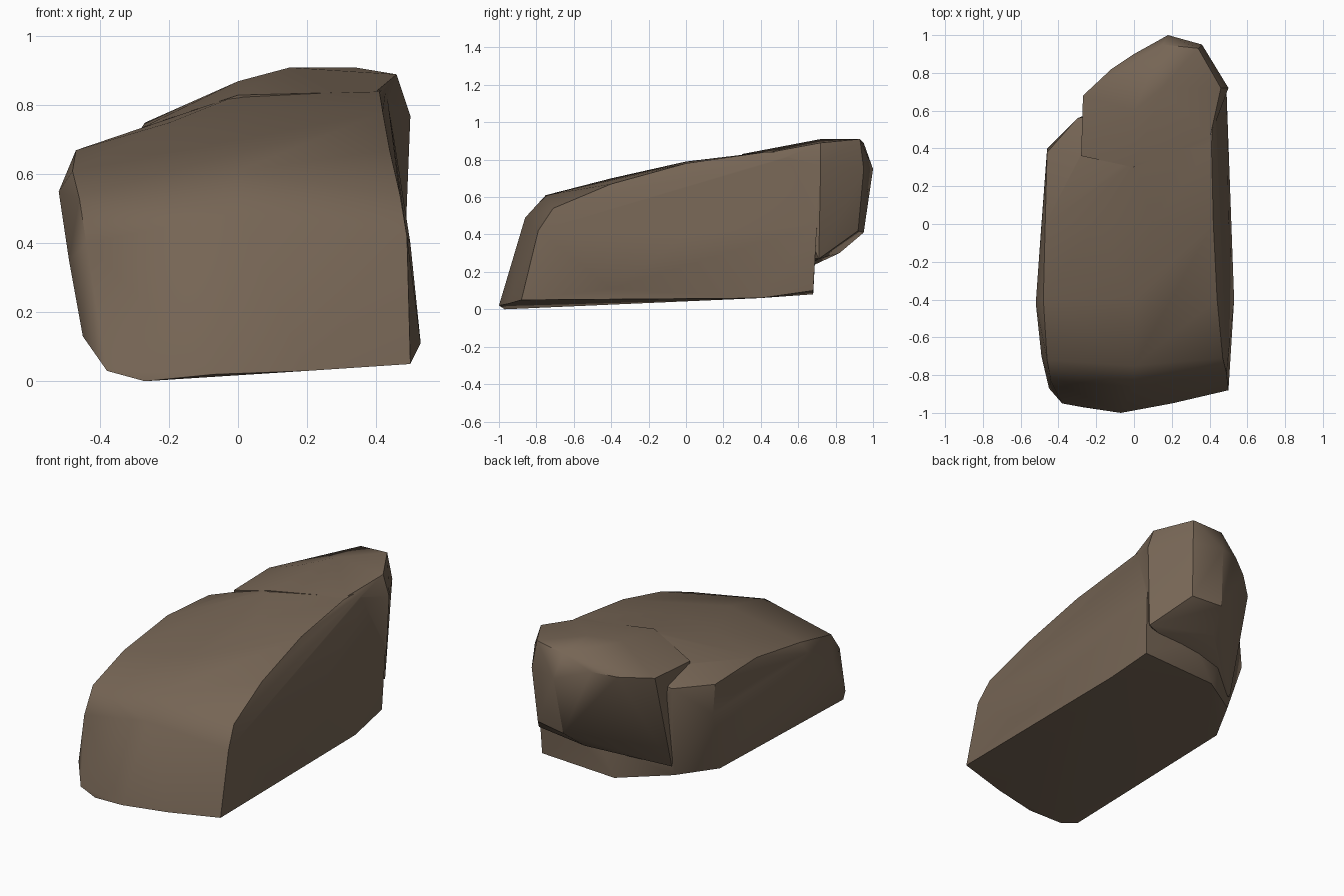
import bpy, bmesh, math

if "Cube" in bpy.data.objects:
    bpy.data.objects.remove(bpy.data.objects["Cube"])

mat = bpy.data.materials.new("brown_stone")
mat.diffuse_color = (0.18, 0.13, 0.09, 1)
mat.use_nodes = True
mat.node_tree.nodes["Principled BSDF"].inputs["Base Color"].default_value = mat.diffuse_color


def hull(name, pts):
    """Chunk of stone: convex hull around a few corner points."""
    bm = bmesh.new()
    for p in pts:
        bm.verts.new(p)
    bmesh.ops.convex_hull(bm, input=bm.verts[:])
    loose = [v for v in bm.verts if not v.link_faces]
    bmesh.ops.delete(bm, geom=loose, context='VERTS')
    bmesh.ops.recalc_face_normals(bm, faces=bm.faces[:])
    me = bpy.data.meshes.new(name)
    bm.to_mesh(me)
    bm.free()
    ob = bpy.data.objects.new(name, me)
    bpy.context.collection.objects.link(ob)
    me.materials.append(mat)
    return ob


# Main slab: wedge rising to the back
body = hull("boulder", [
    # base outline
    (-.38, -.95, .03), (-.27, -.97, 0), (-.07, -1, .02), (.2, -.95, .03), (.5, -.88, .05),
    (.53, -.4, .11), (.5, .4, .06), (.48, .68, .1), (0, .68, .08), (-.27, .5, .1), (-.4, .25, .08),
    # left flank
    (-.45, -.87, .13), (-.49, -.7, .35), (-.52, -.42, .55), (-.49, 0, .58), (-.46, .4, .48),
    # front shoulder
    (-.44, -.83, .4), (0, -.86, .49), (.49, -.79, .42),
    (-.46, -.72, .53), (0, -.75, .61), (.47, -.71, .54),
    # sloping top
    (-.48, -.4, .61), (0, -.4, .7), (.44, -.4, .67),
    (-.47, 0, .67), (-.2, 0, .75), (.1, 0, .79), (.42, 0, .78),
    (-.46, .38, .65), (-.3, .56, .65), (0, .36, .83), (.41, .42, .84), (.43, .68, .85),
    # right flank
    (.49, .7, .45), (.5, 0, .4)])

# Overhanging block at the back
block = hull("back_overhang", [
    (0, .3, .83), (.4, .45, .84), (0, .6, .87), (.15, .72, .91), (-.28, .36, .735),
    (-.27, .68, .75), (-.12, .82, .77), (0, .9, .8), (.15, .95, .89), (.34, .93, .91), (.46, .72, .89),
    (.18, 1, .75), (.36, .95, .75), (.5, .72, .77), (-.26, .62, .6),
    (.15, .95, .41), (.34, .92, .42), (.48, .71, .27), (.1, .82, .3), (-.27, .52, .16), (0, .4, .3)])

# Fuse both chunks into one rock
mod = body.modifiers.new("fuse", 'BOOLEAN')
mod.operation = 'UNION'
mod.solver = 'EXACT'
mod.object = block
bpy.context.view_layer.objects.active = body
body.select_set(True)
bpy.ops.object.modifier_apply(modifier="fuse")
bpy.data.objects.remove(block)

bpy.ops.object.shade_smooth_by_angle(angle=math.radians(35))
